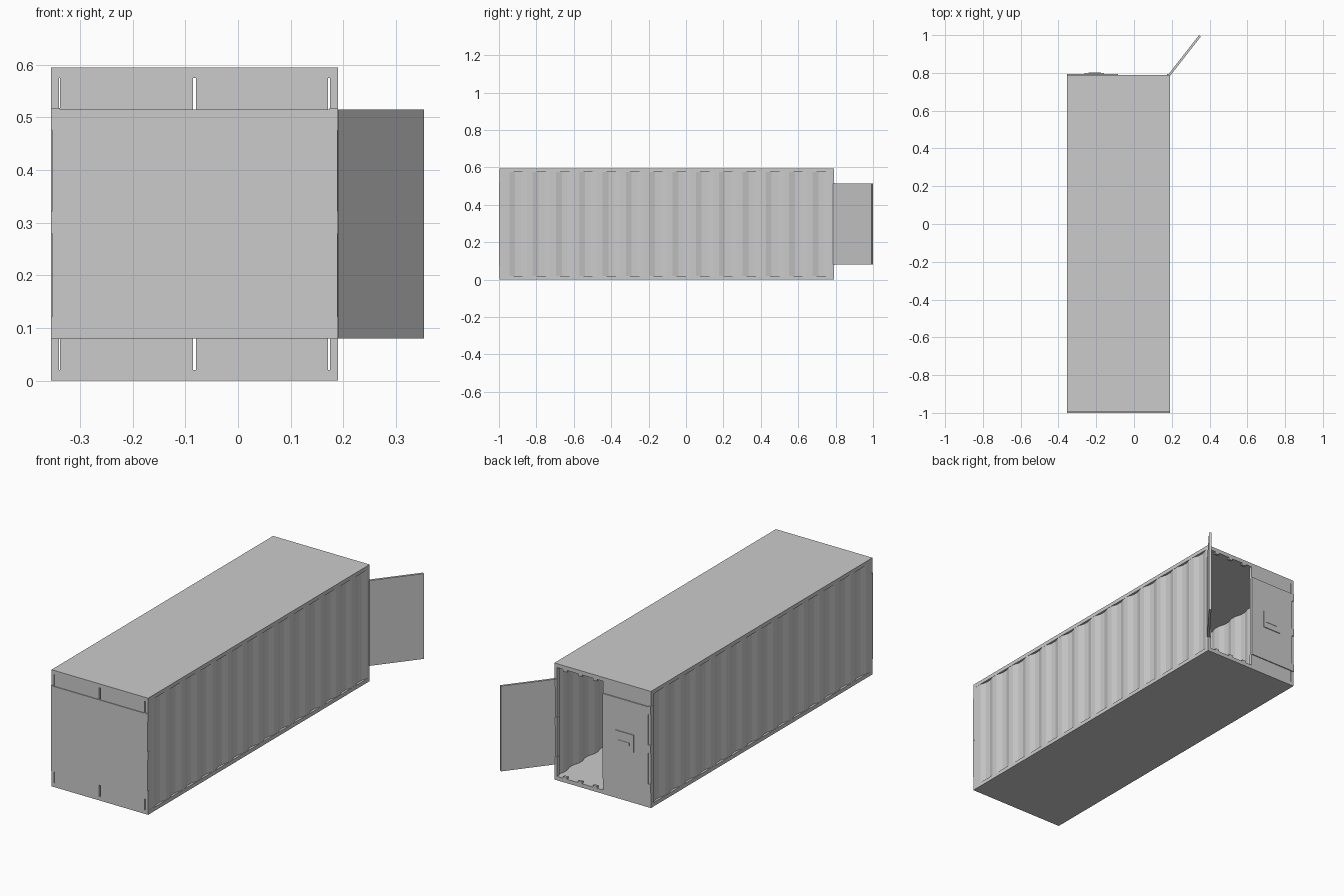
import bpy, bmesh
from math import radians

if "Cube" in bpy.data.objects:
    bpy.data.objects.remove(bpy.data.objects["Cube"])

XL, XR = -0.355, 0.19          # body sides
YF, YB = -0.996, 0.79          # body ends
TOP, SLAB = 0.595, 0.02        # height, roof/floor thickness
XC = (XL + XR) / 2


def box(name, x0, x1, y0, y1, z0, z1):
    bm = bmesh.new()
    bmesh.ops.create_cube(bm, size=1)
    for v in bm.verts:
        v.co.x = x0 if v.co.x < 0 else x1
        v.co.y = y0 if v.co.y < 0 else y1
        v.co.z = z0 if v.co.z < 0 else z1
    return finish(name, bm)


def finish(name, bm):
    bmesh.ops.recalc_face_normals(bm, faces=bm.faces)
    me = bpy.data.meshes.new(name)
    bm.to_mesh(me)
    bm.free()
    ob = bpy.data.objects.new(name, me)
    bpy.context.collection.objects.link(ob)
    return ob


# Floor and roof
box("floor", XL, XR, YF, YB, 0, SLAB)
box("roof", XL, XR, YF, YB, TOP - SLAB, TOP)


# Corrugated side walls: trapezoid ribs extruded upwards
def side_wall(name, outer, inward):
    y0, y1, n, depth, thick = YF + 0.02, YB - 0.02, 14, 0.01, 0.004
    p = (y1 - y0) / n
    line = []
    for i in range(n):
        for f, d in ((0, 0), (0.25, 0), (0.5, 1), (0.75, 1)):
            line.append((outer + inward * depth * d, y0 + p * (i + f)))
    line.append((outer, y1))
    bm = bmesh.new()
    rings = []
    for x, y in line:
        rings.append([bm.verts.new((x + inward * o, y, z)) for o, z in
                      ((0, SLAB), (0, TOP - SLAB), (thick, TOP - SLAB), (thick, SLAB))])
    for a, b in zip(rings, rings[1:]):
        for j in range(4):
            k = (j + 1) % 4
            bm.faces.new((a[j], a[k], b[k], b[j]))
    bm.faces.new(rings[0])
    bm.faces.new(rings[-1])
    return finish(name, bm)


side_wall("left_wall", XL + 0.001, 1)
side_wall("right_wall", XR - 0.001, -1)

# Corner posts and hinges
for sx, side in ((XL, "left"), (XR, "right")):
    inn = 1 if sx == XL else -1
    xs = sorted((sx, sx + inn * 0.015))
    for y0, y1, end in ((YF, YF + 0.02, "front"), (YB - 0.02, YB, "back")):
        box(f"{end}_{side}_post", *xs, y0, y1, SLAB, TOP - SLAB)
        hy = (-0.9995, -0.984) if end == "front" else (0.777, 0.794)
        hx = sorted((sx - inn * 0.0005, sx + inn * 0.0165))
        for i, z in enumerate((0.1, 0.3, 0.497)):
            box(f"{end}_{side}_hinge_{i}", *hx, *hy, z - 0.021, z + 0.021)

# Front end: main panel standing slightly proud of four flaps
box("front_panel", XL + 0.001, XR - 0.001, -1.0, -0.986, 0.08, 0.515)
for x0, x1, side in ((-0.338, -0.086, "left"), (-0.080, 0.171, "right")):
    box(f"front_{side}_lower_flap", x0, x1, YF, YF + 0.012, SLAB, 0.081)
    box(f"front_{side}_upper_flap", x0, x1, YF, YF + 0.012, 0.514, TOP - SLAB)

# Closed back door with flaps above and below
box("closed_door", -0.342, -0.086, YB - 0.010, 0.795, 0.08, 0.515)
box("closed_door_lower_flap", -0.338, -0.086, YB - 0.012, YB, SLAB, 0.081)
box("closed_door_upper_flap", -0.338, -0.086, YB - 0.012, YB, 0.514, TOP - SLAB)

# Lock cover and handle on the closed door
box("lock_cover", -0.262, -0.16, 0.79, 0.799, 0.26, 0.35)
box("door_handle", -0.24, -0.175, 0.795, 0.801, 0.29, 0.305)

# Small stops along the top and bottom of the open doorway
for i, x in enumerate((-0.04, 0.045, 0.13)):
    box(f"lower_stop_{i}", x - 0.011, x + 0.011, YB - 0.012, YB, SLAB, 0.03)
    box(f"upper_stop_{i}", x - 0.011, x + 0.011, YB - 0.012, YB, TOP - 0.03, TOP - SLAB)

# Open door swung out about the back right corner
door = box("open_door", 0, 0.264, -0.012, 0, 0.08, 0.515)
door.location = (0.182, 0.792, 0)
door.rotation_euler.z = radians(52)
